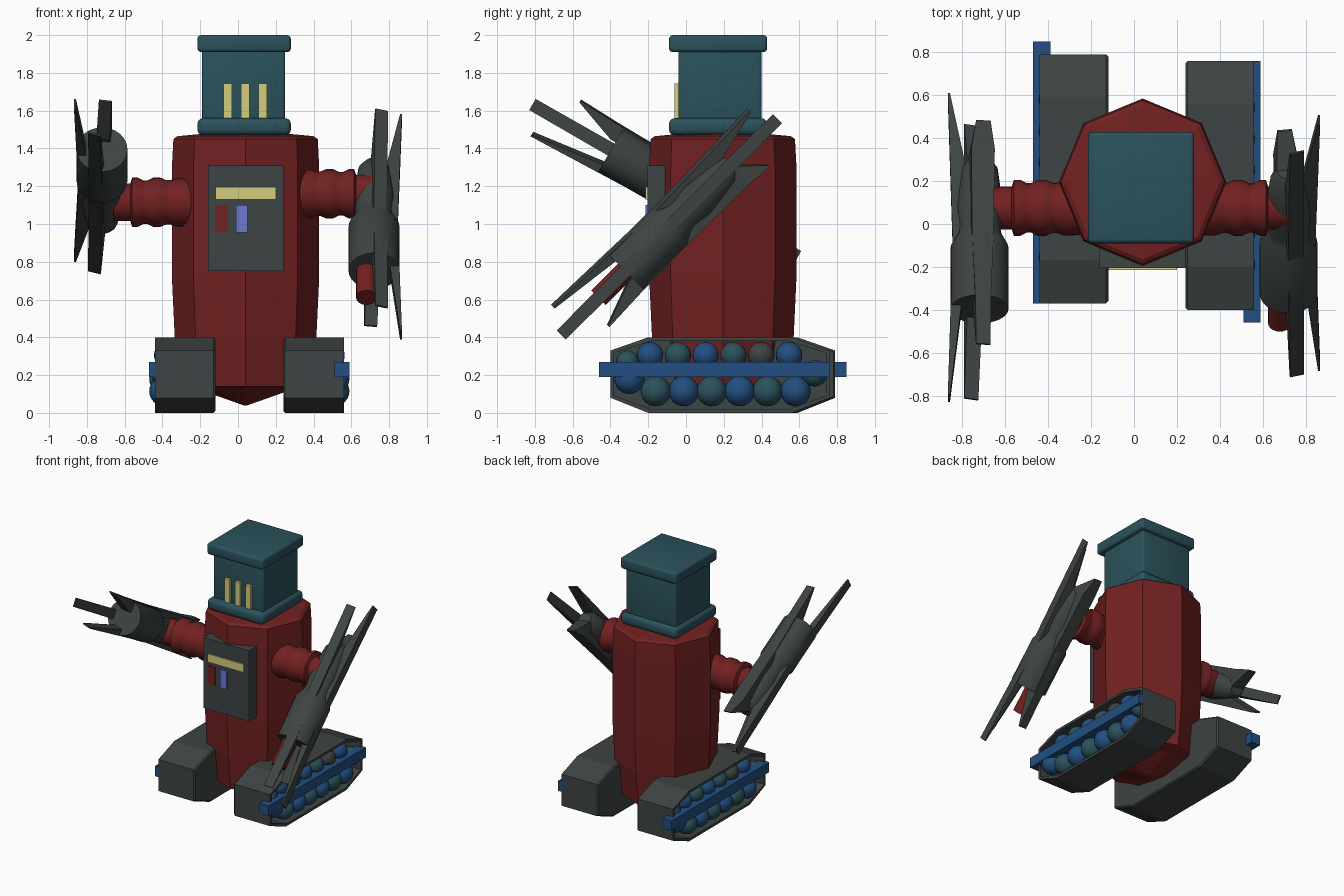
import bpy, bmesh, math
from mathutils import Matrix, Vector

if "Cube" in bpy.data.objects:
    bpy.data.objects.remove(bpy.data.objects["Cube"])


def material(name, r, g, b):
    m = bpy.data.materials.new(name)
    m.diffuse_color = (r, g, b, 1)
    m.use_nodes = True
    m.node_tree.nodes["Principled BSDF"].inputs["Base Color"].default_value = m.diffuse_color
    return m


RED = material("red", .17, .015, .015)
GREY = material("dark grey", .048, .058, .056)
TEAL = material("teal", .024, .084, .107)
BLUE = material("blue", .016, .078, .22)
YELLOW = material("pale yellow", .66, .61, .2)
VIOLET = material("violet blue", .156, .188, .64)


def finish(name, bm, mat, matrix=None, smooth=False):
    bmesh.ops.recalc_face_normals(bm, faces=bm.faces)
    me = bpy.data.meshes.new(name)
    bm.to_mesh(me)
    bm.free()
    me.materials.append(mat)
    ob = bpy.data.objects.new(name, me)
    bpy.context.collection.objects.link(ob)
    if matrix:
        ob.matrix_world = matrix
    if smooth:
        bpy.context.view_layer.objects.active = ob
        ob.select_set(True)
        bpy.ops.object.shade_smooth_by_angle(angle=math.radians(35))
        ob.select_set(False)
    return ob


def loft(name, rings, mat, matrix=None, smooth=False):
    """Bridge rings of points and cap both ends."""
    bm = bmesh.new()
    vs = [[bm.verts.new(p) for p in ring] for ring in rings]
    n = len(vs[0])
    for a, b in zip(vs, vs[1:]):
        for i in range(n):
            j = (i + 1) % n
            bm.faces.new((a[i], a[j], b[j], b[i]))
    bm.faces.new(vs[0])
    bm.faces.new(vs[-1])
    return finish(name, bm, mat, matrix, smooth)


def lathe(name, profile, sides, mat, matrix=None, smooth=False):
    """Profile of (radius, height) turned about local z."""
    rings = [[(r * math.cos(math.tau * i / sides), r * math.sin(math.tau * i / sides), h)
              for i in range(sides)] for r, h in profile]
    return loft(name, rings, mat, matrix, smooth)


def box(name, x, y, z, mat, bevel=0, matrix=None):
    bm = bmesh.new()
    bmesh.ops.create_cube(bm, size=1)
    for v in bm.verts:
        v.co = [lo + (c + .5) * (hi - lo) for c, (lo, hi) in zip(v.co, (x, y, z))]
    if bevel:
        bmesh.ops.bevel(bm, geom=bm.edges[:], offset=bevel, segments=3,
                        profile=.5, affect='EDGES')
    return finish(name, bm, mat, matrix, smooth=bool(bevel))


def ball(name, centre, r, mat, matrix):
    bm = bmesh.new()
    bmesh.ops.create_uvsphere(bm, u_segments=20, v_segments=12, radius=r)
    bmesh.ops.translate(bm, verts=bm.verts, vec=centre)
    finish(name, bm, mat, matrix, smooth=True)


# Eight-sided body with a shallow pointed underside
lathe("body", [(.01, .04), (.25, .125), (.345, .14), (.375, .4), (.39, .72), (.39, 1.3),
               (.382, 1.45), (.36, 1.465), (.2, 1.48)], 8, RED,
      Matrix.Translation((.04, .195, 0)))

# Head with rounded collar and cap
box("head", (-.19, .25), (-.04, .40), (1.5, 1.96), TEAL, .015)
box("head_collar", (-.215, .28), (-.09, .43), (1.47, 1.56), TEAL, .03)
box("head_cap", (-.215, .28), (-.09, .43), (1.91, 2.0), TEAL, .02)
for i in range(3):
    x = -.055 + .093 * i
    box("eye_bar", (x - .022, x + .022), (-.062, -.03), (1.56, 1.745), YELLOW)

# Chest panel and its controls
box("chest_panel", (-.16, .24), (-.205, -.08), (.75, 1.31), GREY)
box("panel_strip", (-.12, .20), (-.214, -.205), (1.13, 1.195), YELLOW)
box("panel_red_key", (-.12, -.055), (-.212, -.203), (.955, 1.10), RED)
box("panel_violet_key", (-.01, .05), (-.214, -.205), (.955, 1.10), VIOLET)

# Tracks: hollow shell open outwards, packed with wheels behind a bar
PROFILE = [(-.4, .08), (-.2, 0), (.56, 0), (.76, .08),
           (.76, .33), (.56, .40), (-.2, .40), (-.4, .33)]


def track_ring(x, inset):
    return [(x, .18 + (y - .18) * (1 - inset / .58), .2 + (z - .2) * (1 - inset / .2))
            for y, z in PROFILE]


def track(side, m):
    loft(side + "_track", [track_ring(.24, .01), track_ring(.25, 0), track_ring(.56, 0),
                           track_ring(.56, .02), track_ring(.27, .02)], GREY, m)
    box(side + "_track_bar", (.51, .59), (-.46, .76), (.19, .27), BLUE, 0, m)
    pair = (BLUE, TEAL)
    for i in range(6):
        ball(side + "_upper_wheel", (.495, -.19 + .147 * i, .305), .07,
             GREY if i == 4 else pair[i % 2] if i < 5 else BLUE, m)
        ball(side + "_lower_wheel", (.51, -.16 + .148 * i, .115), .08, pair[(i + 1) % 2], m)
    ball(side + "_front_wheel", (.51, -.30, .18), .08, BLUE, m)
    ball(side + "_front_top_wheel", (.49, -.31, .27), .06, TEAL, m)
    ball(side + "_rear_wheel", (.51, .68, .21), .07, TEAL, m)


pivot = Matrix.Translation((.06, .195, 0))
track("right", Matrix.Identity(4))
track("left", pivot @ Matrix.Rotation(math.pi, 4, 'Z') @ pivot.inverted())


# Fin: flat bar running along the forearm, thinning to both tips
def fin(name, angle, length, sections, m):
    c, s = math.cos(angle), math.sin(angle)
    rings = []
    for u, lo, hi, w in [(-length, .138, .148, .034)] + sections + [(length, .138, .148, .034)]:
        rings.append([(c * r - s * t, s * r + c * t, u)
                      for r, t in ((lo, -w), (hi, -w), (hi, w), (lo, w))])
    loft(name, rings, GREY, m)


LONG = [(-.45, .07, .138, .036), (0, .06, .125, .036), (.33, .085, .135, .036)]
DEEP = [(-.46, .0, .135, .055), (0, .05, .13, .05), (.36, .05, .138, .036)]


# Arms: ribbed shoulder along x, then a barrel forearm with three fins
def arm(side, sx, centre, pitch, shoulder_x, shoulder_z):
    d = Vector((0, -math.cos(pitch), math.sin(pitch)))
    w = Vector((sx, 0, 0))
    m = Matrix((w, d.cross(w), d)).transposed().to_4x4()
    m.translation = Vector((sx * .72, centre[0], centre[1]))
    lathe(side + "_forearm",
          [(.05, -.47), (.085, -.42), (.1, -.3), (.11, -.2), (.098, -.1), (.105, -.06),
           (.135, .0), (.135, .33)], 24, GREY, m, True)
    fin(side + "_outer_fin", 0, .81, LONG, m)
    fin(side + "_long_fin", math.radians(74), .735, LONG, m)
    fin(side + "_short_fin", math.radians(-97), .60, DEEP, m)
    turn = Matrix.Translation((shoulder_x, .075, shoulder_z)) @ \
        Matrix.Rotation(sx * math.pi / 2, 4, 'Y')
    lathe(side + "_shoulder",
          [(.12, -.12), (.13, .04), (.117, .08), (.117, .10), (.13, .13), (.13, .17),
           (.115, .2), (.115, .22), (.13, .25), (.13, .28), (.1, .29), (.1, .38)],
          24, RED, turn, True)
    return m


right = arm("right", 1, (-.088, .985), math.radians(-45), .335, 1.16)
arm("left", -1, (-.11, 1.23), math.radians(29.8), -.28, 1.115)
# Red rod out of the right barrel
lathe("right_rod", [(.055, .2), (.055, .53)], 20, RED,
      right @ Matrix.Translation((-.04, 0, 0)), True)
